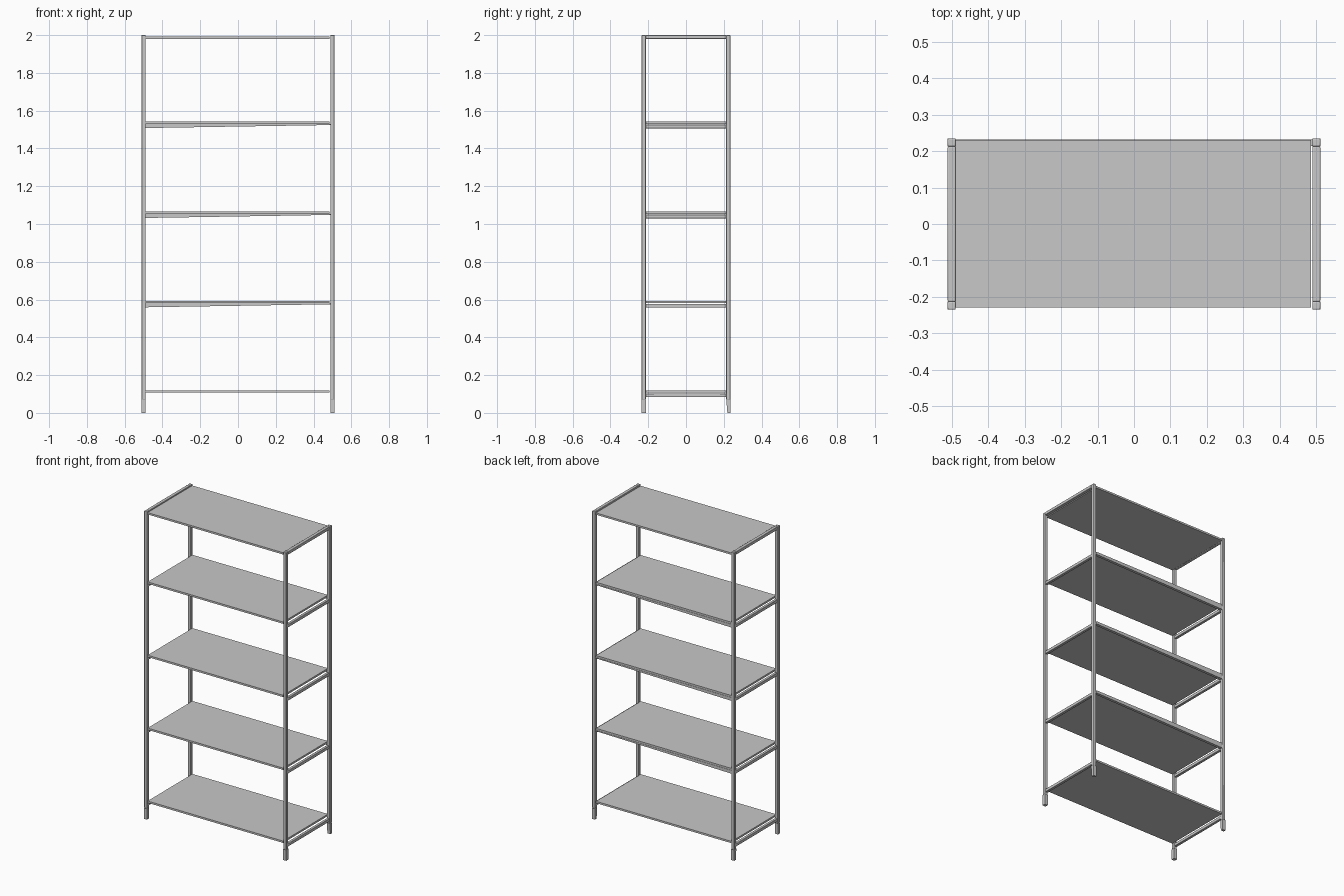
import bpy, bmesh

if "Cube" in bpy.data.objects:
    bpy.data.objects.remove(bpy.data.objects["Cube"])

SHELF_TOPS = (0.119, 0.593, 1.066, 1.542, 1.992)
POST_X, POST_Y, TUBE = 0.5, 0.224, 0.022

grey = bpy.data.materials.new("grey_metal")
grey.diffuse_color = (0.58, 0.58, 0.58, 1)
grey.use_nodes = True
grey.node_tree.nodes["Principled BSDF"].inputs["Base Color"].default_value = grey.diffuse_color


def box(name, lo, hi, bevel=0.0, reshape=None):
    """Axis-aligned box between two corners, with an optional vertex rule."""
    bm = bmesh.new()
    bmesh.ops.create_cube(bm, size=1)
    for v in bm.verts:
        v.co = [a + (c + 0.5) * (b - a) for c, a, b in zip(v.co, lo, hi)]
        if reshape:
            reshape(v)
    mesh = bpy.data.meshes.new(name)
    bm.to_mesh(mesh)
    bm.free()
    mesh.materials.append(grey)
    ob = bpy.data.objects.new(name, mesh)
    bpy.context.collection.objects.link(ob)
    if bevel:
        m = ob.modifiers.new("rounded_edges", "BEVEL")
        m.width, m.segments = bevel, 2
        bpy.context.view_layer.objects.active = ob
        ob.select_set(True)
        bpy.ops.object.shade_smooth_by_angle()
        ob.select_set(False)
    return ob


h = TUBE / 2
for sx, side in ((-1, "left"), (1, "right")):
    x0, x1 = sx * POST_X - h, sx * POST_X + h

    # Upright posts, the back ones with slightly narrowed feet
    for sy, end in ((-1, "front"), (1, "back")):
        def foot(v):
            if sy > 0 and v.co.z < 0.01 and v.co.y < POST_Y:
                v.co.y += 0.006
        z_foot = 0.07
        box(f"{end}_{side}_post", (x0, sy * POST_Y - h, z_foot),
            (x1, sy * POST_Y + h, 2.0), 0.003)
        box(f"{end}_{side}_foot", (x0, sy * POST_Y - h, 0),
            (x1, sy * POST_Y + h, z_foot), 0, foot)

    # Bar joining the post tops
    box(f"{side}_top_bar", (x0, -POST_Y + h, 2.0 - 0.02),
        (x1, POST_Y - h, 2.0), 0.003)

    # Bars under the shelf ends
    for i, z in enumerate(SHELF_TOPS[:-1]):
        box(f"{side}_side_bar_{i + 1}", (x0 + 0.002, -POST_Y + h, z - 0.036),
            (x1 - 0.002, POST_Y - h, z - 0.016), 0.003)

# Shelf boards
for i, z in enumerate(SHELF_TOPS):
    box(f"shelf_{i + 1}", (-0.489, -0.229, z - 0.012), (0.485, 0.231, z))

# Tapering back rails below the middle shelves
for i, z in enumerate(SHELF_TOPS[1:-1]):
    def taper(v):
        if v.co.x > 0 and v.co.z < z - 0.02:
            v.co.z = z - 0.018
    box(f"back_rail_{i + 2}", (-0.489, 0.214, z - 0.034),
        (0.489, 0.232, z - 0.0125), 0, taper)
